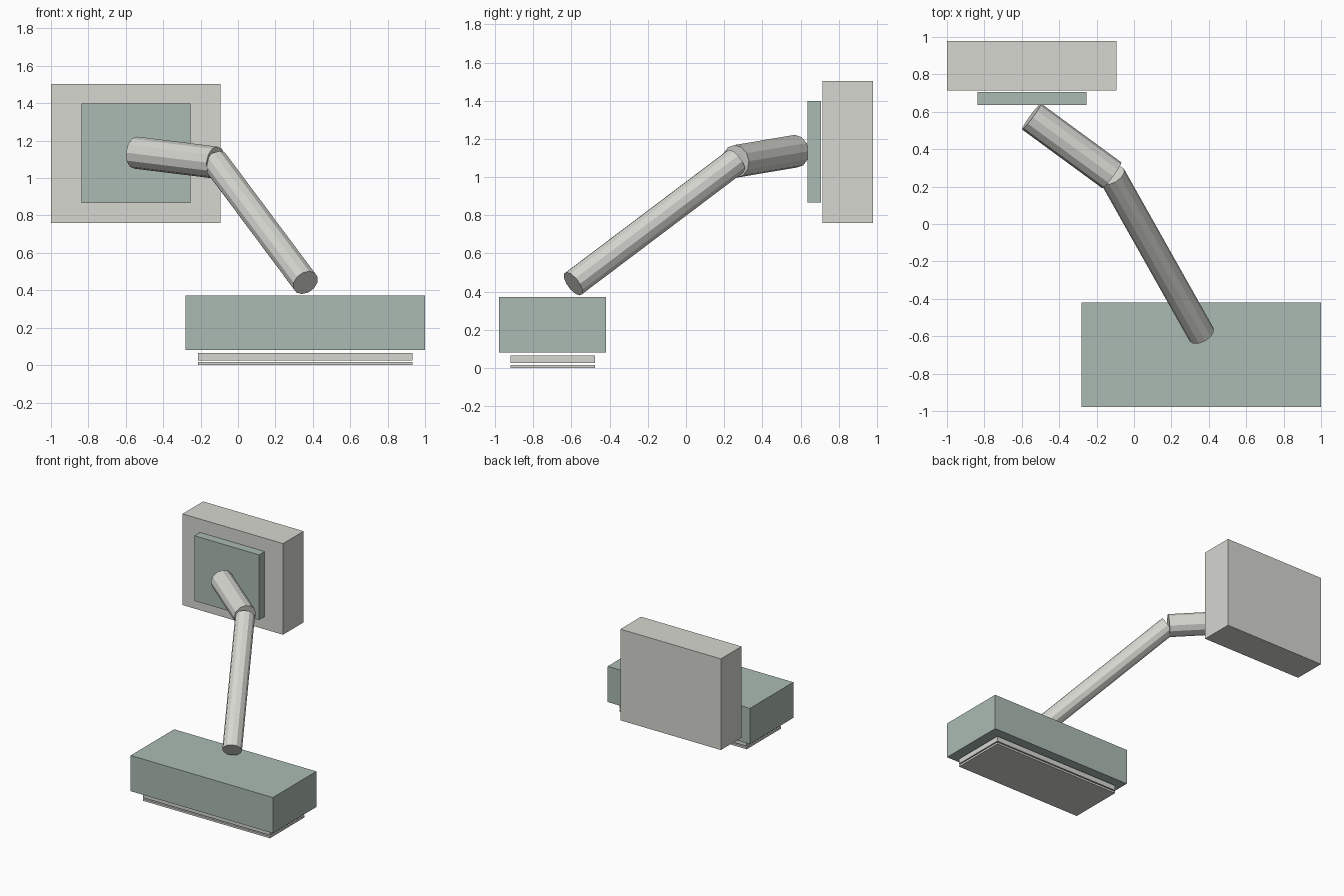
import bpy
from mathutils import Vector

cube = bpy.data.objects.get("Cube")
if cube:
    bpy.data.objects.remove(cube, do_unlink=True)


def make_material(name, rgb):
    mat = bpy.data.materials.new(name)
    mat.use_nodes = True
    color = (*rgb, 1)
    mat.diffuse_color = color
    mat.node_tree.nodes["Principled BSDF"].inputs["Base Color"].default_value = color
    return mat


def finish(name, mat):
    obj = bpy.context.object
    obj.name = name
    obj.data.name = name
    obj.data.materials.append(mat)
    return obj


def box(name, low, high, mat):
    low, high = Vector(low), Vector(high)
    bpy.ops.mesh.primitive_cube_add(size=1, location=(low + high) / 2)
    obj = finish(name, mat)
    obj.scale = high - low
    return obj


def rod(name, start, end, radius, mat):
    start, end = Vector(start), Vector(end)
    axis = end - start
    bpy.ops.mesh.primitive_cylinder_add(
        vertices=12, radius=radius, depth=axis.length, location=(start + end) / 2,
        rotation=axis.to_track_quat("Z", "Y").to_euler())
    return finish(name, mat)


grey = make_material("pale warm grey", (0.67, 0.68, 0.63))
green = make_material("grey green", (0.41, 0.50, 0.45))

# Rear block and its mounting plate
box("rear_block", (-1, 0.714, 0.76), (-0.094, 0.979, 1.503), grey)
box("mounting_plate", (-0.838, 0.636, 0.867), (-0.255, 0.707, 1.398), green)

# Jointed arm
joint = (-0.118, 0.26, 1.083)
rod("upper_arm", joint, (-0.548, 0.575, 1.136), 0.086, grey)
rod("lower_arm", (0.361, -0.591, 0.441), joint, 0.073, grey)

# Head block with two thin slabs below
box("head_block", (-0.282, -0.979, 0.082), (1, -0.42, 0.373), green)
box("upper_slab", (-0.214, -0.92, 0.025), (0.932, -0.476, 0.066), grey)
box("lower_slab", (-0.214, -0.92, 0), (0.932, -0.476, 0.016), grey)
